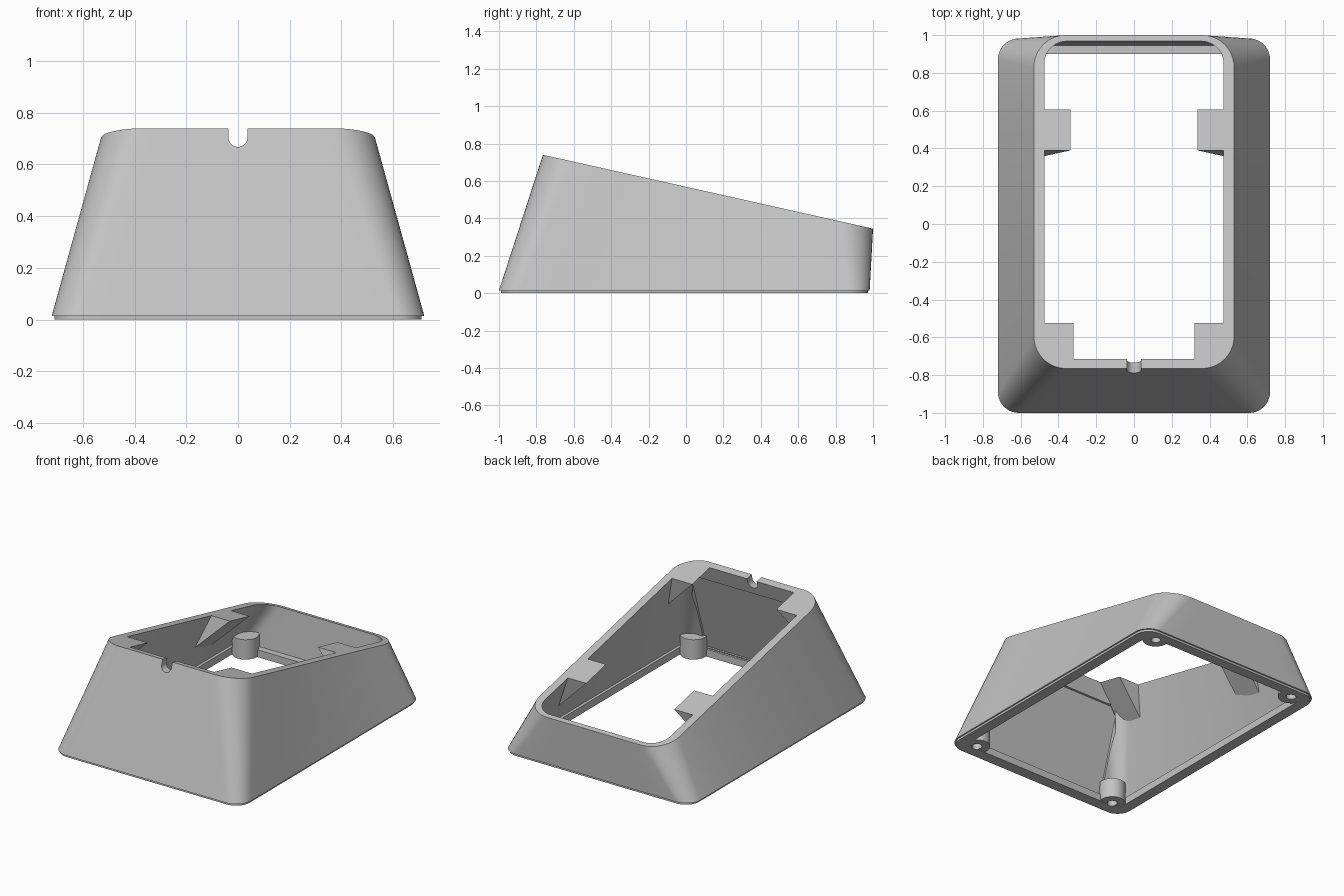
import bpy, bmesh, math
from mathutils import Vector

if "Cube" in bpy.data.objects:
    bpy.data.objects.remove(bpy.data.objects["Cube"])

grey = bpy.data.materials.new("light_grey")
grey.use_nodes = True
grey.diffuse_color = (0.55, 0.55, 0.55, 1)
grey.node_tree.nodes["Principled BSDF"].inputs["Base Color"].default_value = grey.diffuse_color

SLOPE = -0.2238


def top_z(y):
    """Height of the sloping top plane."""
    return 0.74 + SLOPE * (y + 0.765)


def rounded_loop(half_x, front, back, radius, height, arc=10, along=8):
    """Rounded rectangle with evenly divided straights; height(y) gives z."""
    pts = []
    corners = ((1, back, -1), (-1, back, -1), (-1, front, 1), (1, front, 1))
    arcs = []
    for k, (sx, y, sy) in enumerate(corners):
        c = Vector((sx * (half_x - radius), y + sy * radius))
        angles = [math.pi / 2 * (k + i / arc) for i in range(arc + 1)]
        arcs.append([c + radius * Vector((math.cos(a), math.sin(a))) for a in angles])
    for k, curve in enumerate(arcs):
        following = arcs[(k + 1) % 4][0]
        pts += curve
        pts += [curve[-1].lerp(following, i / along) for i in range(1, along)]
    return [(p.x, p.y, height(p.y)) for p in pts]


def flat(z):
    return lambda y: z


def finish(name, bm):
    bmesh.ops.recalc_face_normals(bm, faces=bm.faces)
    mesh = bpy.data.meshes.new(name)
    bm.to_mesh(mesh)
    bm.free()
    mesh.materials.append(grey)
    obj = bpy.data.objects.new(name, mesh)
    bpy.context.collection.objects.link(obj)
    return obj


def loft(name, loops, ring=False):
    """Skin a stack of loops, either closed on itself or capped."""
    bm = bmesh.new()
    rows = [[bm.verts.new(p) for p in loop] for loop in loops]
    pairs = list(zip(rows, rows[1:])) + ([(rows[-1], rows[0])] if ring else [])
    for a, b in pairs:
        for i in range(len(a)):
            j = (i + 1) % len(a)
            bm.faces.new((a[i], a[j], b[j], b[i]))
    if not ring:
        bm.faces.new(rows[0])
        bm.faces.new(rows[-1])
    return finish(name, bm)


def prism(name, end_a, end_b):
    return loft(name, [end_a, end_b])


def cylinder(name, radius, start, end, sides=40):
    start, end = Vector(start), Vector(end)
    turn = (end - start).to_track_quat("Z", "Y")
    ring = [turn @ Vector((radius * math.cos(math.tau * i / sides),
                           radius * math.sin(math.tau * i / sides), 0)) for i in range(sides)]
    return loft(name, [[start + p for p in ring], [end + p for p in ring]])


def boolean(target, cutter, operation="DIFFERENCE"):
    cutter.hide_render = True
    mod = target.modifiers.new("cut", "BOOLEAN")
    mod.operation, mod.object, mod.solver = operation, cutter, "EXACT"
    bpy.context.view_layer.objects.active = target
    bpy.ops.object.modifier_apply(modifier=mod.name)


def box(name, x, y, z):
    ends = [[(sx, y[0], z[0]), (sx, y[1], z[0]), (sx, y[1], z[1]), (sx, y[0], z[1])]
            for sx in x]
    return prism(name, *ends)


# Tapered hollow housing with a base lip, thin walls and an inner flange
FLOOR = 0.05
housing = loft("housing", [
    rounded_loop(0.71, -0.99, 0.972, 0.10, flat(0)),
    rounded_loop(0.71, -0.99, 0.972, 0.10, flat(0.015)),
    rounded_loop(0.72, -1.0, 0.982, 0.11, flat(0.015)),
    rounded_loop(0.53, -0.765, 1.0, 0.17, top_z),
    rounded_loop(0.475, -0.715, 0.968, 0.12, top_z),
    rounded_loop(0.655, -0.925, 0.945, 0.08, flat(FLOOR)),
    rounded_loop(0.635, -0.91, 0.9, 0.06, flat(FLOOR)),
    rounded_loop(0.635, -0.91, 0.9, 0.06, flat(0)),
], ring=True)

cutters = []

# Cable notch in the front rim
for piece in (cylinder("notch_round_cutter", 0.037, (0, -0.9, 0.705), (0, -0.6, 0.705)),
              box("notch_slot_cutter", (-0.037, 0.037), (-0.9, -0.6), (0.705, 0.9))):
    boolean(housing, piece)
    cutters.append(piece)


# Shallow recess on the inside of the front wall
def recess_end(x):
    wall = lambda z: -0.925 + 0.309 * (z - FLOOR)
    low, high = 0.056, 0.62
    return [(x, wall(low) - 0.015, low), (x, wall(low) + 0.02, low),
            (x, wall(high) + 0.02, high), (x, wall(high) - 0.015, high)]


recess = prism("recess_cutter", recess_end(-0.5), recess_end(0.5))
boolean(housing, recess)
cutters.append(recess)

# Screw bosses in the base corners, trimmed to the walls, with blind holes
envelope = loft("envelope_helper", [
    rounded_loop(0.70, -0.98, 0.965, 0.09, flat(0.004)),
    rounded_loop(0.51, -0.745, 0.985, 0.15, lambda y: top_z(y) - 0.01),
])
cutters.append(envelope)
parts = [housing]
for sx, side in ((1, "left"), (-1, "right")):
    for sy, end in ((-1, "front"), (1, "back")):
        x, y = sx * 0.565, sy * 0.89
        boss = cylinder(f"{end}_{side}_screw_boss", 0.085, (x, y, 0.002), (x, y, 0.14))
        hole = cylinder("screw_hole_cutter", 0.032, (x, y, -0.05), (x, y, 0.1))
        boolean(boss, envelope, "INTERSECT")
        boolean(boss, hole)
        boolean(housing, hole)
        cutters.append(hole)
        parts.append(boss)


# Wedge supports flush with the rim, square to the sloping top
def wedge(name, sx, inner, depth, y_back, y_front, front_lean):
    def end(y, lean):
        return [(sx * px, y - lean * d, top_z(y) - 0.976 * d)
                for px, d in ((inner, 0), (0.476, 0), (inner + depth, depth))]
    return prism(name, end(y_back, 0.218), end(y_front, front_lean))


for sx, side in ((1, "left"), (-1, "right")):
    parts.append(wedge(f"{side}_back_support", sx, 0.335, 0.25, 0.605, 0.39, 0.218))
    parts.append(wedge(f"{side}_front_support", sx, 0.32, 0.22, -0.525, -0.715, 0.32))

for cutter in cutters:
    bpy.data.objects.remove(cutter)

# Smooth curved walls, keep edges sharp
bpy.ops.object.select_all(action="DESELECT")
for part in parts:
    part.select_set(True)
bpy.context.view_layer.objects.active = housing
bpy.ops.object.shade_smooth_by_angle(angle=math.radians(30))
